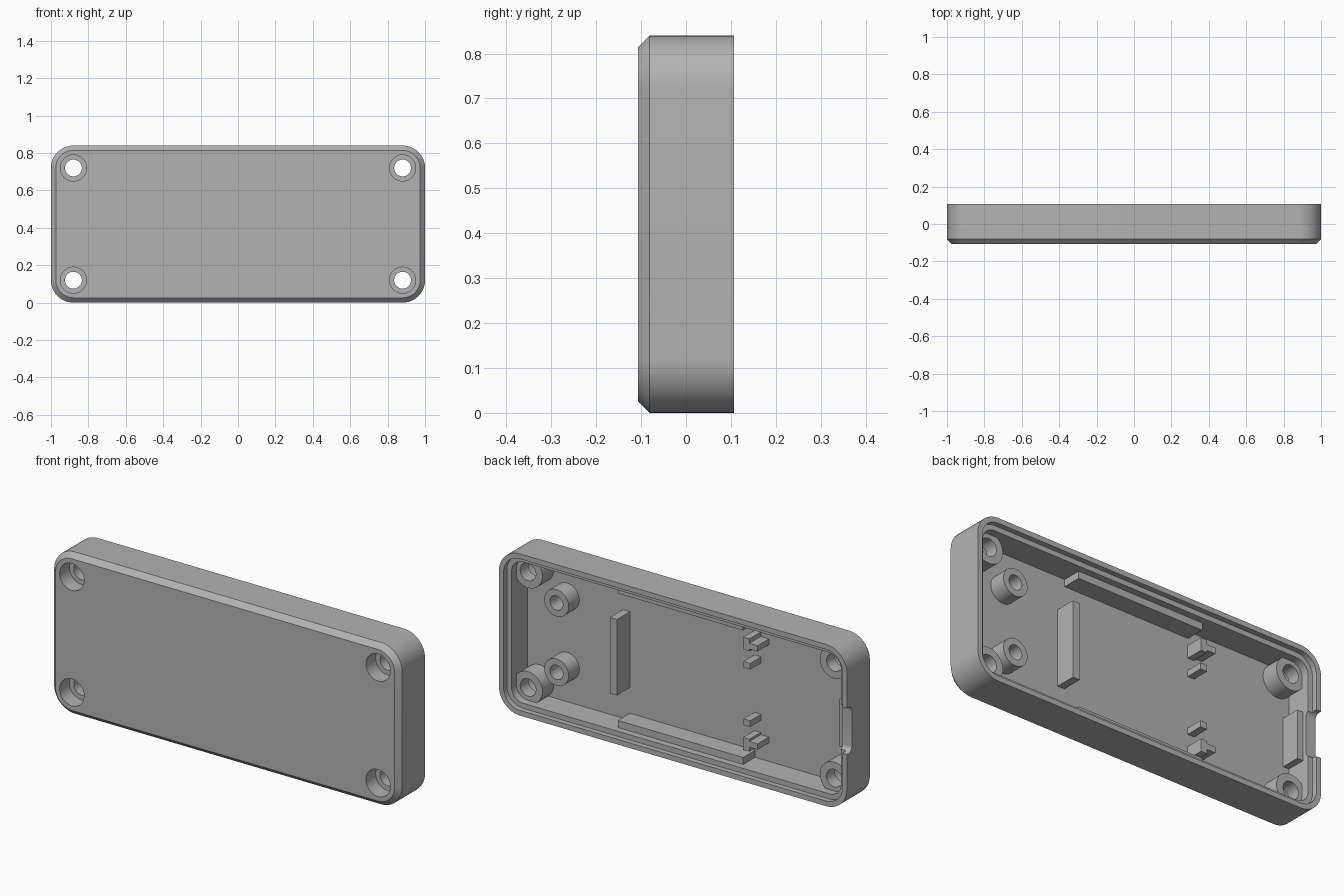
import bpy, bmesh, math
from mathutils import Vector

cube = bpy.data.objects.get("Cube")
if cube:
    bpy.data.objects.remove(cube)

MID = 0.42                       # height of the case centre line
FRONT, BACK, FLOOR = -0.107, 0.107, -0.053

grey = bpy.data.materials.new("plain_grey")
grey.use_nodes = True
grey.diffuse_color = (0.45, 0.45, 0.45, 1)
grey.node_tree.nodes["Principled BSDF"].inputs["Base Color"].default_value = grey.diffuse_color


def finish(bm, name):
    bmesh.ops.remove_doubles(bm, verts=bm.verts, dist=1e-5)
    bmesh.ops.recalc_face_normals(bm, faces=bm.faces)
    mesh = bpy.data.meshes.new(name)
    bm.to_mesh(mesh)
    bm.free()
    mesh.materials.append(grey)
    ob = bpy.data.objects.new(name, mesh)
    bpy.context.collection.objects.link(ob)
    return ob


def outline(hx, hz, r, steps=12):
    """Rounded rectangle in the xz plane."""
    pts = []
    for q, (sx, sz) in enumerate([(1, 1), (-1, 1), (-1, -1), (1, -1)]):
        for i in range(steps + 1):
            a = (q + i / steps) * math.pi / 2
            pts.append((sx * (hx - r) + r * math.cos(a), sz * (hz - r) + r * math.sin(a)))
    return pts


def loft(name, rings, cx=0, cz=MID):
    """Closed solid through rounded outlines given as (half x, half z, radius, y)."""
    bm = bmesh.new()
    loops = [[bm.verts.new((cx + x, y, cz + z)) for x, z in outline(hx, hz, r)]
             for hx, hz, r, y in rings]
    for a, b in zip(loops, loops[1:]):
        for i in range(len(a)):
            j = (i + 1) % len(a)
            bm.faces.new((a[i], a[j], b[j], b[i]))
    bm.faces.new(loops[0])
    bm.faces.new(loops[-1])
    return finish(bm, name)


def lathe(name, profile, cx, cz):
    return loft(name, [(r, r, r, y) for r, y in profile], cx, cz)


def box(name, x0, x1, y0, y1, z0, z1, round_low=0):
    bm = bmesh.new()
    bmesh.ops.create_cube(bm, size=1)
    for v in bm.verts:
        v.co = Vector((x1 if v.co.x > 0 else x0, y1 if v.co.y > 0 else y0, z1 if v.co.z > 0 else z0))
    if round_low:
        low = [e for e in bm.edges if all(v.co.y == min(w.co.y for w in bm.verts) for v in e.verts)
               and abs(e.verts[0].co.x - e.verts[1].co.x) > 1e-4]
        bmesh.ops.bevel(bm, geom=low, offset=round_low, segments=6, profile=0.5, affect='EDGES')
    return finish(bm, name)


def boolean(target, tool, operation):
    mod = target.modifiers.new("bool", 'BOOLEAN')
    mod.operation, mod.solver, mod.object = operation, 'EXACT', tool
    bpy.context.view_layer.objects.active = target
    bpy.ops.object.modifier_apply(modifier=mod.name)
    bpy.data.objects.remove(tool)


def inset(d, y):
    return (1 - d, MID - d, 0.12 - d, y)


# Case shell: chamfered front, stepped rim, inner wall and floor
shell = loft("case_shell", [
    inset(0.026, FRONT), inset(0, FRONT + 0.026), inset(0, BACK), inset(0.0267, BACK),
    inset(0.0267, 0.08), inset(0.0533, 0.08), inset(0.0533, FLOOR)])

# Corner screw bosses with counterbored holes
corners = [(sx * 0.88, MID + sz * 0.3) for sx in (-1, 1) for sz in (-1, 1)]
for x, z in corners:
    boolean(shell, lathe("boss", [(0.083, FLOOR - 0.02), (0.083, 0.04)], x, z), 'UNION')
for x, z in corners:
    hole = [(0.07, FRONT - 0.1), (0.07, FRONT + 0.08), (0.045, FRONT + 0.08), (0.045, 0.06)]
    boolean(shell, lathe("hole", hole, x, z), 'DIFFERENCE')

# Connector notch in the end wall, with its backing block
boolean(shell, box("notch", -1.1, -0.93, 0.067, 0.2, MID - 0.12, MID + 0.12, 0.027), 'DIFFERENCE')
parts = [shell, box("connector_block", -0.96, -0.914, FLOOR - 0.01, 0.045, MID - 0.125, MID + 0.125)]

# Board stop
parts.append(box("board_stop", 0.36, 0.4, FLOOR - 0.01, 0.053, MID - 0.197, MID + 0.197))


def pair(name, x0, x1, y1, d0, d1):
    """Two boxes mirrored above and below the centre line."""
    for side, s in (("upper", 1), ("lower", -1)):
        z0, z1 = sorted((MID + s * d0, MID + s * d1))
        parts.append(box(f"{side}_{name}", x0, x1, FLOOR - 0.01, y1, z0, z1))


# Side rails and board clips
pair("rail", -0.36, 0.36, 0.045, 0.33, 0.375)
pair("clip", -0.393, -0.357, 0.04, 0.228, 0.293)
pair("clip_arm", -0.44, -0.39, 0.04, 0.24, 0.27)
pair("small_clip", -0.395, -0.357, 0.037, 0.133, 0.165)

# Hollow standoffs
for side, s in (("upper", 1), ("lower", -1)):
    parts.append(lathe(f"{side}_standoff", [(0.07, FLOOR - 0.01), (0.07, 0.035), (0.037, 0.035),
                                            (0.037, FLOOR + 0.001)], 0.72, MID + s * 0.18))

for ob in bpy.context.selected_objects:
    ob.select_set(False)
for ob in parts:
    ob.select_set(True)
bpy.context.view_layer.objects.active = shell
bpy.ops.object.shade_smooth_by_angle(angle=math.radians(30))
